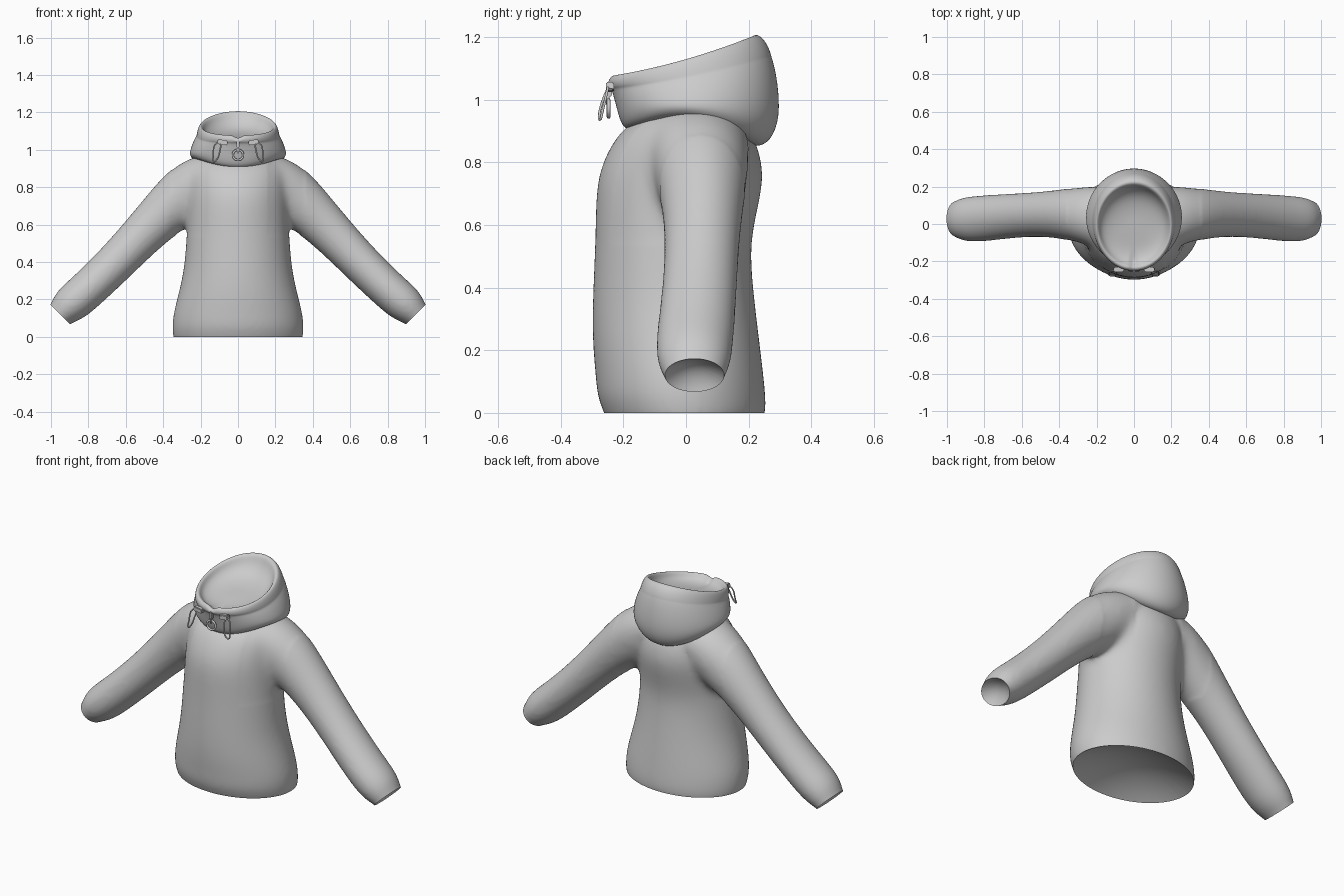
import bpy
import bmesh
from math import cos, sin, pi
from mathutils import Vector

cube = bpy.data.objects.get("Cube")
if cube:
    bpy.data.objects.remove(cube, do_unlink=True)

# One plain grey for cloth and fittings
cloth = bpy.data.materials.new("grey_cloth")
cloth.use_nodes = True
grey = (0.6, 0.6, 0.6, 1)
cloth.diffuse_color = grey
cloth.node_tree.nodes["Principled BSDF"].inputs["Base Color"].default_value = grey


def add_object(name, data):
    obj = bpy.data.objects.new(name, data)
    bpy.context.collection.objects.link(obj)
    data.materials.clear()
    data.materials.append(cloth)
    return obj


def shade_smooth(obj):
    for poly in obj.data.polygons:
        poly.use_smooth = True


def oval(centre, side, depth, segments):
    """Closed ring of points; the first point is at the front."""
    ring = []
    for i in range(segments):
        a = 2 * pi * i / segments
        ring.append(centre + side * sin(a) - depth * cos(a))
    return ring


def loft(bm, rings, cap_start=True):
    """Skin a list of rings with quads."""
    rows = [[bm.verts.new(p) for p in ring] for ring in rings]
    n = len(rows[0])
    for low, high in zip(rows, rows[1:]):
        for i in range(n):
            j = (i + 1) % n
            bm.faces.new((low[i], low[j], high[j], high[i]))
    if cap_start:
        bm.faces.new(rows[0][::-1])
    bm.faces.new(rows[-1])


def mesh_from(bm, name):
    bmesh.ops.recalc_face_normals(bm, faces=bm.faces)
    mesh = bpy.data.meshes.new(name)
    bm.to_mesh(mesh)
    bm.free()
    return mesh


def bake_modifiers(obj):
    graph = bpy.context.evaluated_depsgraph_get()
    baked = bpy.data.meshes.new_from_object(obj.evaluated_get(graph))
    obj.modifiers.clear()
    obj.data = baked


# Body: height, half width, front y, back y
torso_profile = [
    (-.06, .335, -.24, .24), (0, .348, -.262, .255), (.05, .353, -.284, .255),
    (.12, .347, -.289, .248), (.22, .321, -.299, .236), (.35, .29, -.299, .22),
    (.5, .277, -.292, .205), (.6, .272, -.289, .216), (.72, .272, -.287, .246),
    (.8, .27, -.267, .244), (.87, .267, -.23, .222), (.91, .258, -.195, .195),
    (.943, .235, -.15, .165), (.965, .19, -.1, .13), (.974, .1, -.05, .08)]
bm = bmesh.new()
loft(bm, [oval(Vector((0, (f + b) / 2, z)), Vector((w, 0, 0)),
               Vector((0, (b - f) / 2, 0)), 40) for z, w, f, b in torso_profile])

# Sleeves: x, z, half thickness, centre y, half depth
sleeve_profile = [
    (.02, .9, .11, .03, .15), (.1, .875, .147, .03, .17), (.2, .82, .157, .04, .163),
    (.29, .75, .156, .05, .149), (.42, .64, .126, .054, .126), (.55, .505, .112, .05, .118),
    (.675, .375, .106, .042, .12), (.8, .255, .104, .03, .124), (.875, .19, .104, .026, .122),
    (.92, .15, .092, .026, .112), (.95, .12, .073, .027, .095), (1, .07, .06, .03, .08)]
for s in (-1, 1):
    loft(bm, [oval(Vector((s * x, y, z)), Vector((s * .71, 0, .71)) * t,
                   Vector((0, d, 0)), 28) for x, z, t, y, d in sleeve_profile])
body = add_object("body_and_sleeves", mesh_from(bm, "body_and_sleeves"))

# Fuse the body and sleeves into one soft skin
body.modifiers.new("round", "SUBSURF").levels = 2
remesh = body.modifiers.new("fuse", "REMESH")
remesh.mode = "VOXEL"
remesh.voxel_size = 0.011
soft = body.modifiers.new("soften", "SMOOTH")
soft.factor = 0.5
soft.iterations = 12
bake_modifiers(body)
bm = bmesh.new()
bm.from_mesh(body.data)

# Blend the shoulder and armhole creases
joint = [v for v in bm.verts if .16 < abs(v.co.x) < .36 and v.co.z > .54]
for _ in range(30):
    bmesh.ops.smooth_vert(bm, verts=joint, factor=.5,
                          use_axis_x=True, use_axis_y=True, use_axis_z=True)

# Trim the hem and the cuffs, and close each with a shallow hollow
trims = [((0, 0, 0), (0, 0, -1), .09), ((.95, 0, .12), (1, 0, -1), .035),
         ((-.95, 0, .12), (-1, 0, -1), .035)]
for point, normal, hollow in trims:
    bmesh.ops.bisect_plane(bm, geom=bm.verts[:] + bm.edges[:] + bm.faces[:],
                           plane_co=point, plane_no=normal, clear_outer=True)
    rim = [e for e in bm.edges if e.is_boundary]
    rim_verts = {v for e in rim for v in e.verts}
    centre = sum((v.co for v in rim_verts), Vector()) / len(rim_verts)
    inward = -Vector(normal).normalized()
    size, depth = 1, 0
    for step in (.96, .85, .7, .5, .3, .1):
        new = bmesh.ops.extrude_edge_only(bm, edges=rim)["geom"]
        rim = [g for g in new if isinstance(g, bmesh.types.BMEdge) and g.is_boundary]
        sunk = hollow * (1 - step * step)
        for v in (g for g in new if isinstance(g, bmesh.types.BMVert)):
            flat = v.co - inward * depth
            v.co = centre + (flat - centre) * (step / size) + inward * sunk
        size, depth = step, sunk
    bmesh.ops.holes_fill(bm, edges=rim, sides=0)
bmesh.ops.recalc_face_normals(bm, faces=bm.faces)
bm.to_mesh(body.data)
bm.free()
shade_smooth(body)
body.data.set_sharp_from_angle(angle=1)

# Hood: front y, front z, back y, back z, half width, rise at the sides;
# from the base over the rim into the shallow bowl
hood_profile = [
    (-.15, .9, .17, .88, .18, .05), (-.195, .903, .222, .843, .228, .07),
    (-.212, .935, .272, .866, .254, .062), (-.222, .975, .302, .945, .26, .025),
    (-.232, 1.012, .293, 1.06, .243, 0), (-.238, 1.03, .278, 1.125, .227, -.012),
    (-.242, 1.036, .272, 1.14, .222, -.014), (-.248, 1.042, .27, 1.152, .221, -.014),
    (-.253, 1.06, .255, 1.187, .215, -.014), (-.24, 1.08, .228, 1.212, .203, -.014),
    (-.222, 1.073, .207, 1.2, .188, -.014), (-.205, 1.05, .195, 1.16, .178, -.01),
    (-.15, 1.04, .155, 1.11, .14, 0), (-.08, 1.052, .09, 1.083, .08, 0),
    (-.02, 1.063, .03, 1.07, .025, 0)]
rings = []
for k, (fy, fz, by, bz, w, rise) in enumerate(hood_profile):
    front, back = Vector((0, fy, fz)), Vector((0, by, bz))
    ring = oval((front + back) / 2, Vector((w, 0, 0)), (back - front) / 2, 48)
    for p in ring:
        p.z += rise * (p.x / w) ** 2
    if 7 < k < 12:
        ring[0].z -= .02  # slit at the zip
    rings.append(ring)
bm = bmesh.new()
loft(bm, rings, cap_start=False)
hood = add_object("hood", mesh_from(bm, "hood"))
hood.modifiers.new("round", "SUBSURF").levels = 2
bake_modifiers(hood)
shade_smooth(hood)


def cord(name, points, radius):
    """Closed loop of round cord."""
    curve = bpy.data.curves.new(name, "CURVE")
    curve.dimensions = "3D"
    curve.bevel_depth = radius
    curve.bevel_resolution = 2
    curve.resolution_u = 6
    spline = curve.splines.new("BEZIER")
    spline.bezier_points.add(len(points) - 1)
    for bp, p in zip(spline.bezier_points, points):
        bp.co = p
        bp.handle_left_type = bp.handle_right_type = "AUTO"
    spline.use_cyclic_u = True
    add_object(name, curve)


def block(name, place, size, tilt=0):
    """Small box with softened edges."""
    bm = bmesh.new()
    bmesh.ops.create_cube(bm, size=1)
    for v in bm.verts:
        v.co = Vector(a * b for a, b in zip(v.co, size))
    bmesh.ops.bevel(bm, geom=bm.edges[:], offset=.004, segments=2, affect="EDGES")
    obj = add_object(name, mesh_from(bm, name))
    obj.location = place
    obj.rotation_euler.y = tilt


# Cord locks and hanging cord loops
for s, side in ((1, "left"), (-1, "right")):
    block(side + "_cord_lock", (s * .083, -.243, 1.04), (.055, .026, .026), s * -.15)
    cord(side + "_cord_loop", [
        (s * .1, -.25, 1.035), (s * .098, -.268, .99), (s * .112, -.277, .95),
        (s * .13, -.274, .937), (s * .132, -.266, .965), (s * .115, -.25, 1.035)], .004)

# Zip pull: slider, tab and ring
block("zip_slider", (0, -.246, 1.03), (.018, .02, .04))
block("zip_tab", (0, -.25, .998), (.012, .012, .035))
cord("zip_ring", [(.027 * cos(a * pi / 4), -.247, .972 + .027 * sin(a * pi / 4))
                  for a in range(8)], .006)
